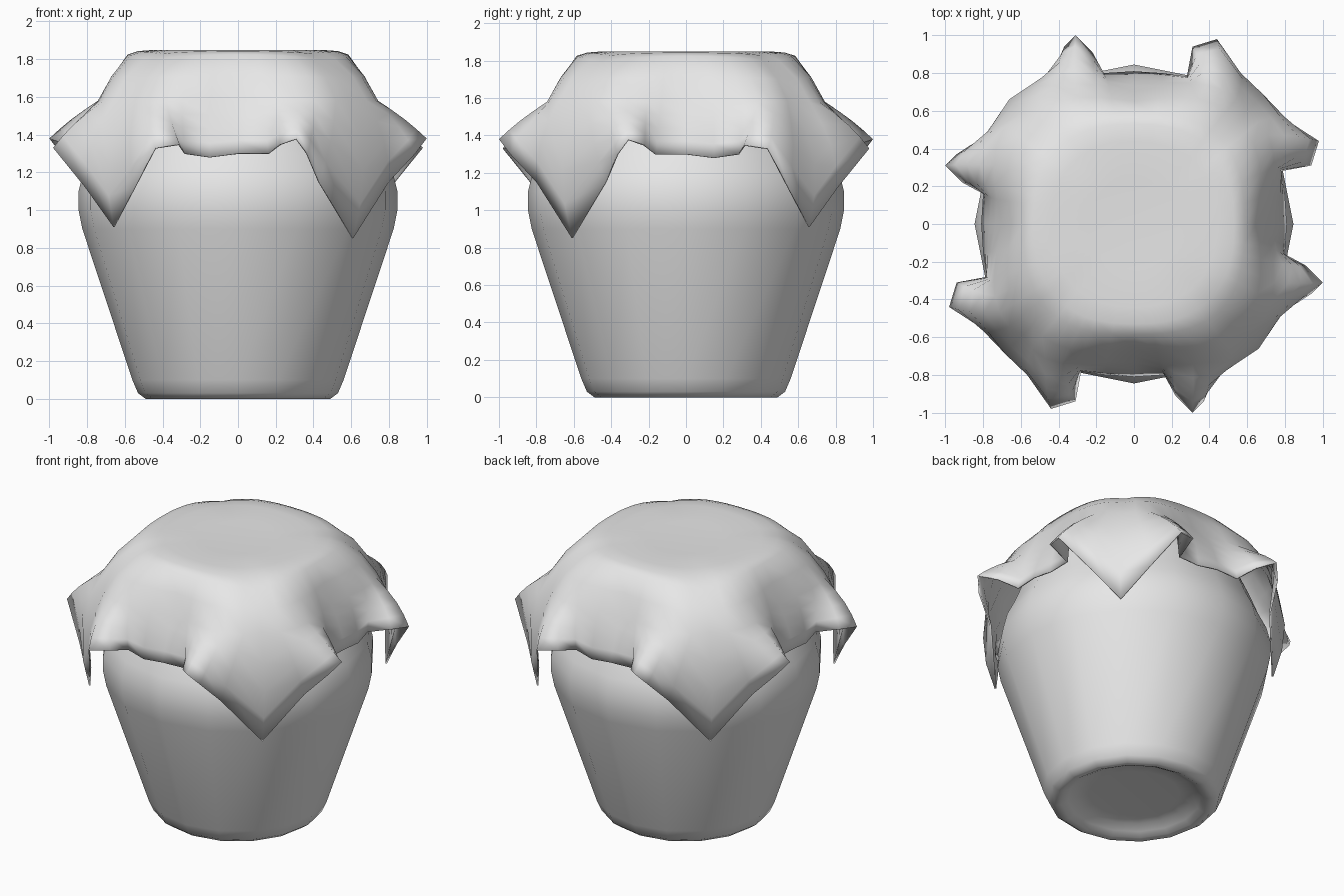
import bpy, bmesh, math
from mathutils import Vector

cube = bpy.data.objects.get("Cube")
if cube:
    bpy.data.objects.remove(cube)

grey = bpy.data.materials.new("plain_grey")
grey.use_nodes = True
grey.diffuse_color = (0.8, 0.8, 0.8, 1)
grey.node_tree.nodes["Principled BSDF"].inputs["Base Color"].default_value = (0.8, 0.8, 0.8, 1)


def loft(name, rings, start, end=None):
    """Skin closed rings of points, with a fan point at one or both ends."""
    bm = bmesh.new()
    rows = [[bm.verts.new(p) for p in ring] for ring in rings]
    count = len(rows[0])
    for low, high in zip(rows, rows[1:]):
        for i in range(count):
            j = (i + 1) % count
            bm.faces.new((low[i], low[j], high[j], high[i]))
    for point, row in ((start, rows[0]), (end, rows[-1])):
        if point:
            hub = bm.verts.new(point)
            for i in range(count):
                bm.faces.new((hub, row[i], row[(i + 1) % count]))
    bmesh.ops.recalc_face_normals(bm, faces=bm.faces)
    mesh = bpy.data.meshes.new(name)
    bm.to_mesh(mesh)
    bm.free()
    obj = bpy.data.objects.new(name, mesh)
    bpy.context.collection.objects.link(obj)
    mesh.materials.append(grey)
    bpy.ops.object.select_all(action="DESELECT")
    obj.select_set(True)
    bpy.context.view_layer.objects.active = obj
    bpy.ops.object.shade_smooth_by_angle(angle=math.radians(75))
    return obj


# Jar: sixteen-sided body with a hollow foot and a shoulder under the cloth
SIDES = 16
profile = [(0.28, 0.06), (0.36, 0.055), (0.41, 0.025), (0.45, 0.003), (0.49, 0.0),
           (0.53, 0.03), (0.56, 0.1),
           (0.825, 0.9), (0.845, 1.0), (0.845, 1.1), (0.82, 1.2), (0.77, 1.3),
           (0.71, 1.45), (0.64, 1.6), (0.54, 1.74), (0.45, 1.78)]
jar_rings = [[(r * math.cos(math.tau * i / SIDES), r * math.sin(math.tau * i / SIDES), z)
              for i in range(SIDES)] for r, z in profile]
loft("jar", jar_rings, (0, 0, 0.06), (0, 0, 1.78))

# Cloth hem along the front, from corner to corner: slope of the fold, then hem position
hem = [(-1, -0.66, -0.66, 0.91), (-0.82, -0.55, -0.81, 1.12), (-0.66, -0.44, -0.98, 1.33),
       (-0.52, -0.31, -0.94, 1.35), (-0.4, -0.28, -0.78, 1.3), (-0.2, -0.15, -0.8, 1.28),
       (0, 0, -0.81, 1.3), (0.18, 0.16, -0.8, 1.3), (0.28, 0.22, -0.91, 1.35),
       (0.42, 0.31, -1.0, 1.38), (0.56, 0.37, -0.94, 1.3), (0.76, 0.43, -0.8, 1.15),
       (1, 0.61, -0.61, 0.85)]


def on_square(slope, size, z, power):
    """Point on a rounded square, looking out along the fold slope."""
    k = size / (abs(slope) ** power + 1) ** (1 / power)
    return Vector((slope * k, -k, z))


def fold(slope, x, y, z):
    """One strip of cloth from near the centre, over the rim, to the hem."""
    corner = slope * slope
    ridge = math.sin(math.pi * abs(slope))
    body = on_square(slope, 0.7 + 0.05 * ridge, 1.58, 4)
    edge = Vector((x, y, z))
    out = Vector((x, y, 0)).normalized()
    strip = [on_square(slope, 0.24, 1.842, 2), on_square(slope, 0.44, 1.85, 2.3),
             on_square(slope, 0.53, 1.843 - 0.015 * corner, 2.5),
             on_square(slope, 0.585, 1.825 - 0.035 * corner, 2.8),
             on_square(slope, 0.65 + 0.03 * ridge, 1.71 - 0.01 * corner, 3.5)]
    for t in (0, 0.25, 0.5, 0.75):
        bulge = math.sin(math.pi * t) * (0.012 + 0.075 * corner ** 2)
        strip.append(body.lerp(edge, t) + out * bulge)
    return strip + [edge]


# Mirror the front across the diagonal, then turn that half around
front = [fold(*h) for h in hem]
side = [[Vector((-p.y, -p.x, p.z)) for p in s] for s in reversed(front)]
half = front[:-1] + side[:-1]
turned = [[Vector((-p.x, -p.y, p.z)) for p in s] for s in half]
strips = half + turned
cloth = loft("cloth_cover", list(zip(*strips)), (0, 0, 1.84))
thickness = cloth.modifiers.new("thickness", "SOLIDIFY")
thickness.thickness = 0.01
thickness.offset = -1
